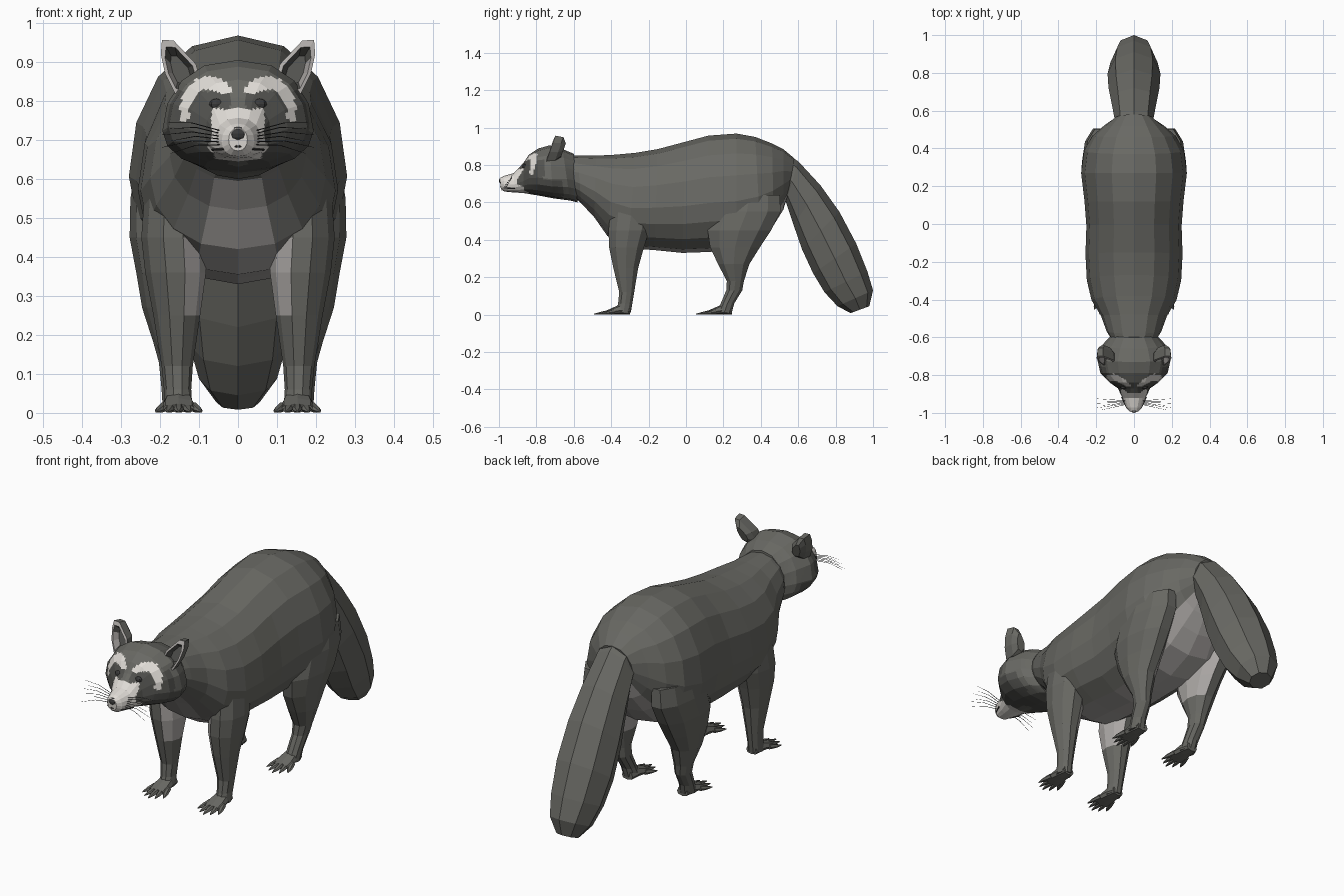
import bpy, bmesh, math
from mathutils import Vector

if "Cube" in bpy.data.objects:
    bpy.data.objects.remove(bpy.data.objects["Cube"])

# ---- colours ----
COLOURS = [("grey_fur", (.14, .14, .126)), ("mask_fur", (.085, .085, .078)),
           ("pale_belly", (.42, .40, .385)), ("white_fur", (.75, .72, .68)),
           ("nose_black", (.045, .045, .045)), ("chest_grey", (.19, .185, .175))]
MATS = []
for name, rgb in COLOURS:
    m = bpy.data.materials.new(name)
    m.diffuse_color = (*rgb, 1)
    m.use_nodes = True
    m.node_tree.nodes["Principled BSDF"].inputs["Base Color"].default_value = m.diffuse_color
    MATS.append(m)
FUR, MASK, PALE, WHITE, BLACK, CHEST = range(6)


# ---- helpers ----
def spine_ring(top, bot, w, f=.45, n=16, p=1.0):
    """Cross-section on the centre line: top and bottom (y, z), half width, height of widest point."""
    t0, b0 = Vector((0, *top)), Vector((0, *bot))
    pts = []
    for k in range(n):
        a = 2 * math.pi * k / n
        s, c = math.sin(a), math.cos(a)
        v = b0.lerp(t0, f + (1 - f) * c if c > 0 else f + f * c)
        v.x = w * math.copysign(abs(s) ** p, s) if abs(s) > 1e-6 else 0
        pts.append(v)
    return pts


def flat_ring(z, cx, cy, rx, ry, n=10):
    return [Vector((cx + rx * math.cos(2 * math.pi * k / n),
                    cy + ry * math.sin(2 * math.pi * k / n), z)) for k in range(n)]


def cross_ring(c, d, r, n=5, squash=1.0):
    """Ring around direction d."""
    d = Vector(d).normalized()
    u = d.cross(Vector((0, 0, 1))).normalized()
    v = u.cross(d)
    return [Vector(c) + u * r * math.cos(2 * math.pi * k / n)
            + v * r * squash * math.sin(2 * math.pi * k / n) for k in range(n)]


def loft(bm, rings, tag=None):
    """Skin rings together with end caps; tag(ring, side) gives a colour."""
    n = len(rings[0])
    vs = [[bm.verts.new(p) for p in r] for r in rings]
    for i in range(len(vs) - 1):
        for k in range(n):
            q = (k + 1) % n
            f = bm.faces.new((vs[i][k], vs[i][q], vs[i + 1][q], vs[i + 1][k]))
            f.material_index = tag(i, k) if tag else 0
    for i, r in ((0, vs[0]), (len(vs) - 1, vs[-1])):
        f = bm.faces.new(r)
        f.material_index = tag(i, 0) if tag else 0


def finish(bm, name, paint=None, mirror=False):
    bmesh.ops.recalc_face_normals(bm, faces=bm.faces)
    bm.normal_update()
    if paint:
        for f in bm.faces:
            f.material_index = paint(f.calc_center_median(), f.normal)
    me = bpy.data.meshes.new(name)
    bm.to_mesh(me)
    bm.free()
    for m in MATS:
        me.materials.append(m)
    ob = bpy.data.objects.new(name, me)
    bpy.context.collection.objects.link(ob)
    if mirror:
        mod = ob.modifiers.new("mirror", 'MIRROR')
        mod.use_mirror_merge = False
    return ob


# ---- body: pale stripe along chest, belly and rump ----
BODY = [((-.66, .85), (-.60, .63), .11), ((-.58, .85), (-.56, .595), .145),
        ((-.48, .85), (-.49, .52), .175), ((-.38, .855), (-.42, .42), .225),
        ((-.27, .865), (-.31, .355), .25), ((-.15, .885), (-.17, .345), .257),
        ((0, .925), (-.02, .33), .252), ((.12, .957), (.12, .335), .262),
        ((.27, .968), (.27, .345), .28), ((.37, .95), (.40, .40), .265),
        ((.46, .915), (.47, .48), .22), ((.52, .885), (.52, .56), .16),
        ((.58, .835), (.545, .64), .10)]


def body_tag(i, k):
    if k in (7, 8) and i >= 1:
        return PALE
    if k in (6, 9):
        return PALE if i >= 8 else CHEST if i < 4 else FUR
    return FUR


bm = bmesh.new()
loft(bm, [spine_ring(t, b, w, .42, 16, .9) for t, b, w in BODY], body_tag)
finish(bm, "body")

# ---- tail ----
TAIL = [((.48, .90), (.50, .68), .09), ((.60, .82), (.535, .60), .105),
        ((.72, .69), (.575, .48), .12), ((.82, .55), (.62, .35), .135),
        ((.91, .38), (.68, .22), .14), ((.97, .23), (.74, .12), .125),
        ((1.0, .13), (.81, .045), .10), ((.98, .045), (.88, .008), .055)]
bm = bmesh.new()
loft(bm, [spine_ring(t, b, w, .5, 8) for t, b, w in TAIL])
finish(bm, "tail")

# ---- head with painted face ----
HEAD = [((-.60, .86), (-.58, .60), .12, .45), ((-.66, .885), (-.62, .61), .165, .42),
        ((-.73, .905), (-.71, .622), .194, .36), ((-.79, .888), (-.79, .637), .178, .38),
        ((-.84, .855), (-.84, .645), .128, .4), ((-.87, .81), (-.87, .65), .085, .4),
        ((-.92, .757), (-.92, .653), .062, .4), ((-.972, .742), (-.972, .658), .042, .45),
        ((-.995, .73), (-.99, .672), .024, .5)]


def face_paint(c, nrm):
    x, y, z = abs(c.x), c.y, c.z
    if y > -.76:
        return MASK if z < .72 and y < -.66 else FUR
    # arched brows
    u, v = x - .075, z - .77
    outer = (u / .074) ** 2 + (v / .094) ** 2 < 1
    inner = (u / .050) ** 2 + (v / .060) ** 2 < 1
    if outer and not inner and z > .75 and (x > .08 or z > .82):
        return WHITE
    # muzzle
    if y < -.865 and z < .78 and x < .068 + max(0, .70 - z) * .6:
        return WHITE
    if z < .672 and x < .06 and y < -.84:
        return WHITE
    return MASK if z < .825 and x > .02 else FUR


bm = bmesh.new()
loft(bm, [spine_ring(t, b, w, f, 16, .85) for t, b, w, f in HEAD])
bmesh.ops.subdivide_edges(bm, edges=bm.edges[:], cuts=5, use_grid_fill=True)
finish(bm, "head", face_paint)

# ---- nose and eyes ----
def ball(name, pos, scale, mat, mirror=False):
    b = bmesh.new()
    bmesh.ops.create_uvsphere(b, u_segments=8, v_segments=6, radius=1)
    for v in b.verts:
        v.co = Vector(pos) + Vector([a * s for a, s in zip(v.co, scale)])
    finish(b, name, lambda c, n: mat, mirror)


ball("nose", (0, -.984, .716), (.023, .016, .019), BLACK)
ball("eyes", (.055, -.862, .792), (.019, .013, .014), BLACK, True)

# ---- mouth line plates ----
bm = bmesh.new()
loft(bm, [cross_ring((.002, -.992, .684), (1, .5, -.2), .003),
          cross_ring((.043, -.965, .676), (1, 1, -.2), .003),
          cross_ring((.066, -.915, .675), (.3, 1, 0), .003)])
finish(bm, "mouth", lambda c, n: BLACK, True)

# ---- ears: cupped with a pale rim ----
EAR = [(.165, .955), (.195, .957), (.198, .92), (.187, .87),
       (.162, .82), (.115, .81), (.095, .85), (.108, .895)]
mx, mz = .148, .875


def ear_ring(s, y):
    return [Vector((mx + (x - mx) * s, y + (mz + (z - mz) * s - .88) * .35,
                    mz + (z - mz) * s)) for x, z in EAR]


bm = bmesh.new()
loft(bm, [ear_ring(.5, -.655), ear_ring(.9, -.68), ear_ring(1, -.725),
          ear_ring(.78, -.728), ear_ring(.5, -.695)],
     lambda i, k: FUR if i < 2 else PALE if i == 2 or k in (2, 3) else MASK)
finish(bm, "ears", mirror=True)

# ---- whiskers ----
bm = bmesh.new()
for i in range(6):
    z0 = .688 + .007 * i
    a = Vector((.042, -.955 + .004 * i, z0))
    e = Vector((.175 + .02 * (i % 2), -.985 + .012 * i, .665 + .016 * i))
    m = a.lerp(e, .5) + Vector((0, 0, .010))
    loft(bm, [cross_ring(p, e - a, r, 3) for p, r in ((a, .0016), (m, .0013), (e, .0005))])
finish(bm, "whiskers", lambda c, n: BLACK, True)


# ---- legs ----
FRONT = [(.56, .165, -.29, .075, .12), (.45, .166, -.305, .082, .115),
         (.36, .160, -.318, .078, .098), (.25, .157, -.322, .060, .070),
         (.12, .156, -.317, .040, .042), (.06, .155, -.325, .035, .040),
         (.012, .153, -.335, .036, .042)]
HIND = [(.64, .185, .34, .075, .17), (.55, .190, .325, .086, .19),
        (.45, .190, .285, .088, .178), (.36, .183, .262, .078, .140),
        (.27, .180, .255, .066, .088), (.18, .172, .264, .045, .048),
        (.13, .166, .258, .037, .045), (.06, .160, .222, .036, .038),
        (.012, .155, .205, .038, .042)]


def front_paint(c, n):
    return PALE if n.x < -.5 and .26 < c.z < .42 else FUR


def hind_paint(c, n):
    return PALE if n.x < -.25 and c.z > .29 else FUR


for name, rings, paint in (("front_legs", FRONT, front_paint), ("hind_legs", HIND, hind_paint)):
    bm = bmesh.new()
    loft(bm, [flat_ring(*r) for r in rings])
    finish(bm, name, paint, True)

# ---- feet: flat paw and five splayed toes ----
for name, heel, cx in (("front_feet", -.30, .152), ("hind_feet", .245, .152)):
    bm = bmesh.new()
    paw = [(0, .030, .045), (-.05, .038, .055), (-.09, .046, .038), (-.125, .044, .022)]
    rings = []
    for dy, w, h in paw:
        r = spine_ring((heel + dy, h), (heel + dy, .001), w, .4, 8, .8)
        rings.append([p + Vector((cx, 0, 0)) for p in r])
    loft(bm, rings)
    for i in range(-2, 3):
        a = Vector((cx + .018 * i, heel - .10 + .008 * abs(i), .016))
        e = Vector((cx + .029 * i, heel - .192 + .014 * abs(i) ** 1.5, .003))
        d = e - a
        loft(bm, [cross_ring(a, d, .013, 6), cross_ring(a + d * .55, d, .0125, 6, .7),
                  cross_ring(a + d * .8, d, .008, 6, .6), cross_ring(e, d, .002, 6)])
    for v in bm.verts:
        v.co.z = max(v.co.z, 0)
    finish(bm, name, mirror=True)
